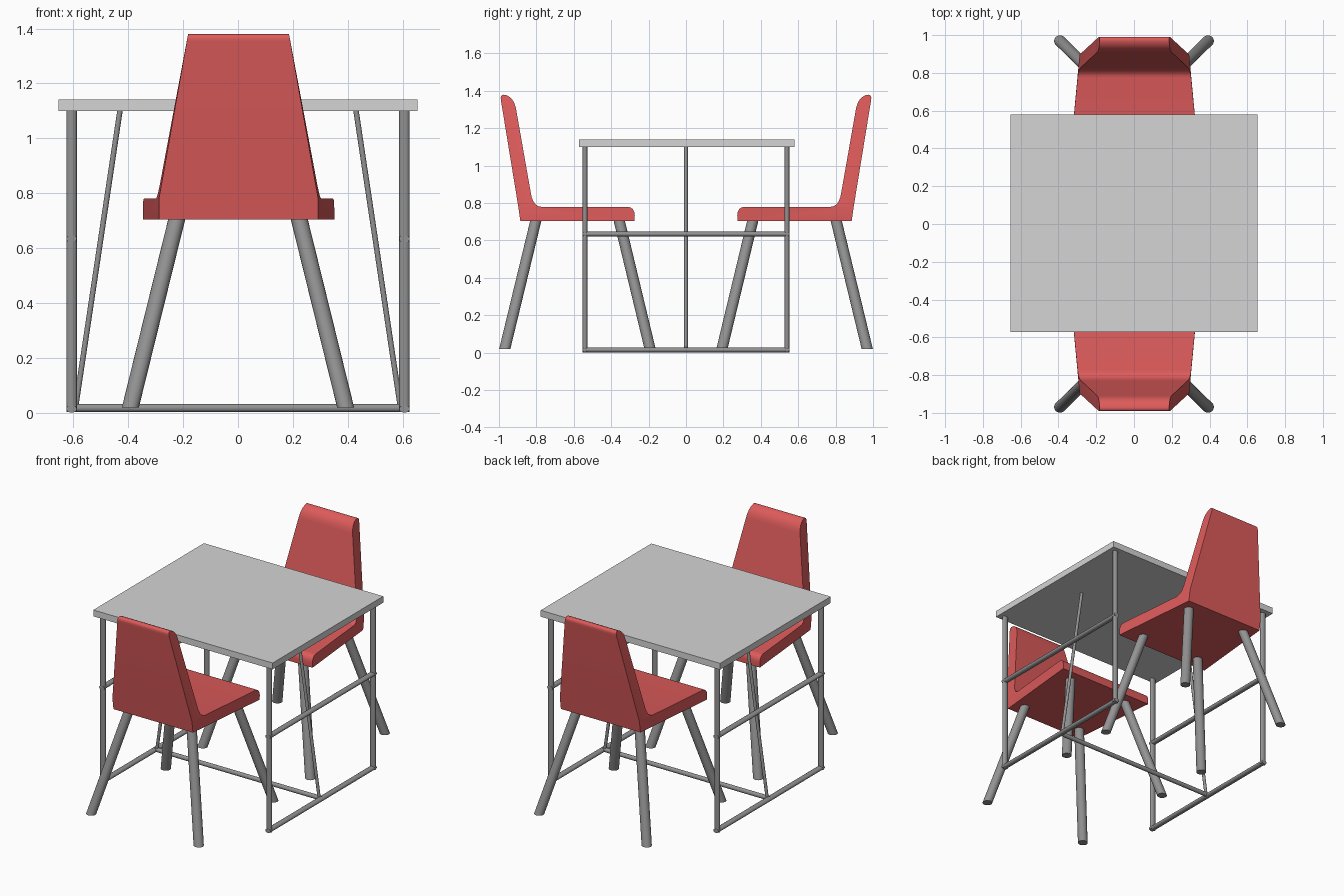
import bpy, bmesh, math
from mathutils import Vector

if "Cube" in bpy.data.objects:
    bpy.data.objects.remove(bpy.data.objects["Cube"])


def material(name, rgb):
    m = bpy.data.materials.new(name)
    m.diffuse_color = (*rgb, 1.0)
    m.use_nodes = True
    m.node_tree.nodes["Principled BSDF"].inputs["Base Color"].default_value = m.diffuse_color
    return m


RED = material("red_plastic", (0.73, 0.105, 0.105))
LIGHT = material("light_grey_top", (0.66, 0.66, 0.66))
STEEL = material("grey_metal", (0.29, 0.29, 0.29))


def finish(bm, name, mat):
    bmesh.ops.recalc_face_normals(bm, faces=bm.faces)
    me = bpy.data.meshes.new(name)
    bm.to_mesh(me)
    bm.free()
    me.materials.append(mat)
    ob = bpy.data.objects.new(name, me)
    bpy.context.collection.objects.link(ob)
    return ob


def tube(name, a, b, u, v, sides=20):
    """Capped tube from a to b; u and v are the half-axes of its end ellipses."""
    a, b, u, v = map(Vector, (a, b, u, v))
    bm = bmesh.new()
    rings = []
    for c in (a, b):
        ring = []
        for i in range(sides):
            t = 2 * math.pi * i / sides
            ring.append(bm.verts.new(c + u * math.cos(t) + v * math.sin(t)))
        rings.append(ring)
        bm.faces.new(ring)
    for i in range(sides):
        j = (i + 1) % sides
        bm.faces.new((rings[0][i], rings[0][j], rings[1][j], rings[1][i]))
    return finish(bm, name, STEEL)


def curve(p0, p1, p2, n=6):
    """Rounded corner as a quadratic arc."""
    pts = []
    for i in range(n + 1):
        t = i / n
        pts.append(tuple((1 - t) ** 2 * a + 2 * t * (1 - t) * b + t * t * c
                         for a, b, c in zip(p0, p1, p2)))
    return pts


# Table top
bm = bmesh.new()
bmesh.ops.create_cube(bm, size=1)
for v in bm.verts:
    v.co = (v.co.x * 1.308, v.co.y * 1.152 + 0.003, 1.12 + v.co.z * 0.042)
finish(bm, "table_top", LIGHT)

# Table side frames: posts, floor rail, middle rail and slanted brace
RX, RY, FY = 0.019, 0.0135, 0.54
for s, side in ((-1, "left"), (1, "right")):
    x = s * 0.606
    for e, end in ((-1, "front"), (1, "back")):
        tube(f"table_post_{side}_{end}", (x, e * FY, 0.004), (x, e * FY, 1.1),
             (RX, 0, 0), (0, RY, 0))
    for z, rail in ((0.0145, "floor"), (0.634, "middle")):
        tube(f"table_{rail}_rail_{side}", (x, -FY - RY, z), (x, FY + RY, z),
             (RX, 0, 0), (0, 0, RY))
    tube(f"table_brace_{side}", (s * 0.592, 0, 0.018), (s * 0.43, 0, 1.1),
         (0.010, 0, 0), (0, 0.010, 0), 14)
tube("table_cross_bar", (-0.606, 0, 0.018), (0.606, 0, 0.018),
     (0, 0.0135, 0), (0, 0, 0.0145))

# Chair shell profiles (y, z), with the back towards -y
seat = ([(-0.886, 0.705), (-0.275, 0.705)]
        + curve((-0.274, 0.735), (-0.276, 0.78), (-0.318, 0.78))
        + [(-0.775, 0.78), (-0.8966, 0.78)])
back = ([(-0.8966, 0.78), (-0.775, 0.78)]
        + curve((-0.775, 0.78), (-0.818, 0.784), (-0.829, 0.85))[1:]
        + curve((-0.909, 1.305), (-0.921, 1.365), (-0.965, 1.378))
        + curve((-0.965, 1.378), (-0.995, 1.385), (-0.99, 1.352))[1:])


def half_width(y, z):
    return 0.29 + 0.096 * max(0, y + 0.886) - 0.177 * max(0, z - 0.78)


def chair(s, label):
    bm = bmesh.new()
    cache = {}

    def vert(side, p):
        key = (side, round(p[0], 4), round(p[1], 4))
        if key not in cache:
            cache[key] = bm.verts.new((side * half_width(*p) + 0.002, s * p[0], p[1]))
        return cache[key]

    shared = {(-0.8966, 0.78), (-0.775, 0.78)}
    for prof in (seat, back):
        for side in (-1, 1):
            bm.faces.new([vert(side, p) for p in prof])
        for p, q in zip(prof, prof[1:] + prof[:1]):
            if {p, q} != shared:            # seat and back are one hollow-free shell
                bm.faces.new((vert(-1, p), vert(-1, q), vert(1, q), vert(1, p)))
    finish(bm, f"chair_shell_{label}", RED)

    # Splayed legs with level ends
    for x in (-1, 1):
        for part, y0, y1 in (("front", -0.358, -0.192), ("rear", -0.802, -0.969)):
            tube(f"chair_{part}_leg_{label}_{'left' if x < 0 else 'right'}",
                 (x * 0.392, s * y1, 0.02), (x * 0.222, s * y0, 0.71),
                 (0.031, 0, 0), (0, 0.030, 0))


chair(1, "front")
chair(-1, "back")

# Smooth the round parts and keep edges crisp
bpy.ops.object.select_all(action='SELECT')
bpy.context.view_layer.objects.active = bpy.data.objects["table_top"]
bpy.ops.object.shade_smooth_by_angle(angle=math.radians(35))
